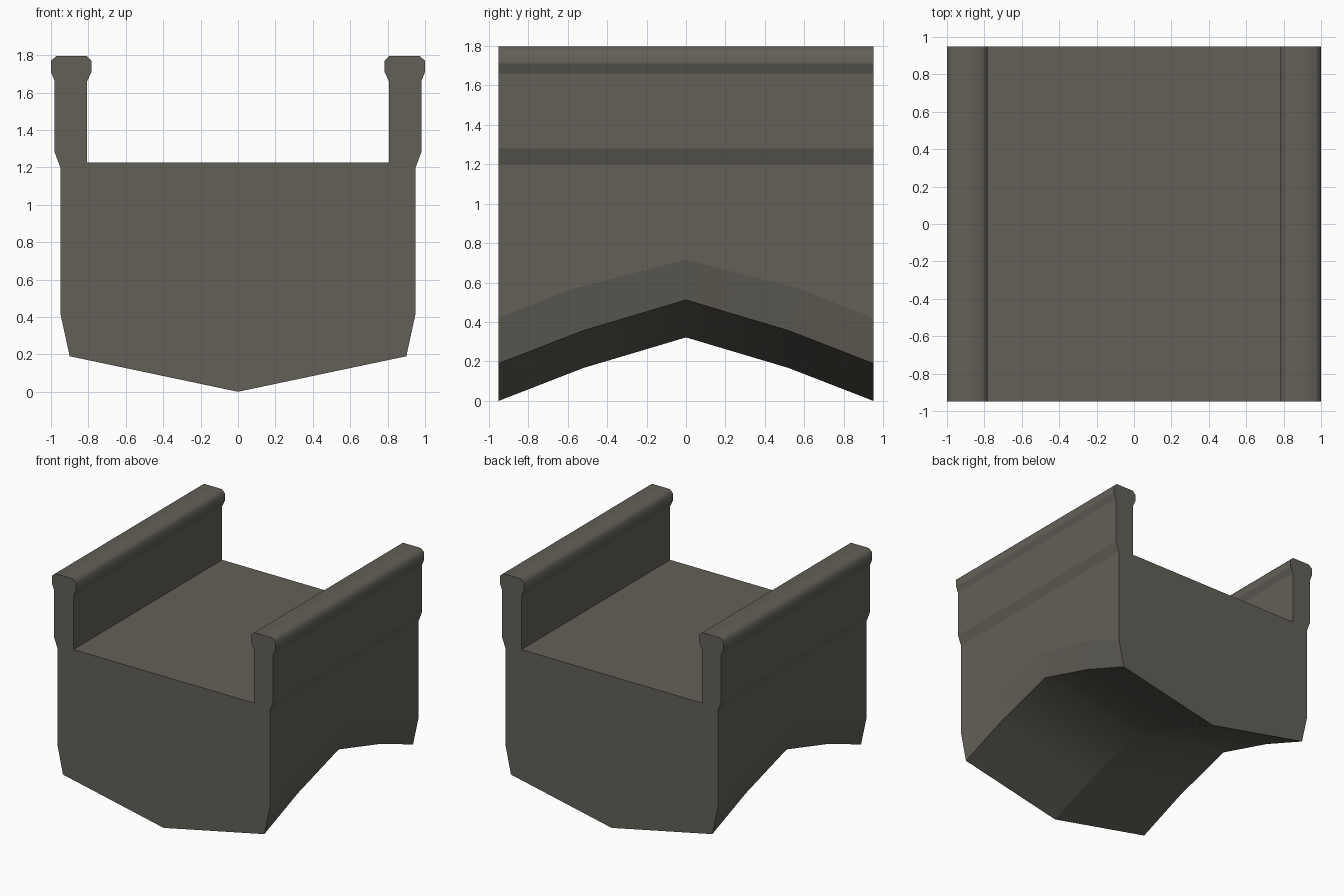
import bpy, bmesh

if "Cube" in bpy.data.objects:
    bpy.data.objects.remove(bpy.data.objects["Cube"])

# Stone material
stone = bpy.data.materials.new("warm_grey_stone")
stone.diffuse_color = (0.125, 0.117, 0.097, 1)
stone.use_nodes = True
stone.node_tree.nodes["Principled BSDF"].inputs["Base Color"].default_value = stone.diffuse_color

# Right half of the cross-section, from keel up over the parapet to the deck
half = [(0, 0), (.90, .19), (.95, .42), (.95, 1.20), (.98, 1.28), (.98, 1.66),
        (1, 1.71), (1, 1.77), (.97, 1.796), (.81, 1.796), (.783, 1.77),
        (.783, 1.71), (.807, 1.66), (.807, 1.225)]
profile = half + [(-x, z) for x, z in reversed(half[1:])]
N = len(profile)

# Stations along y: position, underside rise, side-chamfer position and rise
stations = [(-.95, 0, -.95, 0), (-.52, .167, -.58, .147), (0, .322, 0, .296),
            (.52, .167, .58, .147), (.95, 0, .95, 0)]

# Sweep the section, arching only the underside
bm = bmesh.new()
rings = []
for y, rise, y_side, rise_side in stations:
    ring = []
    for x, z in profile:
        if z < .3:
            ring.append(bm.verts.new((x, y, z + rise)))
        elif z < .5:
            ring.append(bm.verts.new((x, y_side, z + rise_side)))
        else:
            ring.append(bm.verts.new((x, y, z)))
    rings.append(ring)
for a, b in zip(rings, rings[1:]):
    for i in range(N):
        j = (i + 1) % N
        bm.faces.new((a[i], a[j], b[j], b[i])).smooth = True
bm.faces.new(rings[0])
bm.faces.new(rings[-1][::-1])
bmesh.ops.recalc_face_normals(bm, faces=bm.faces)

# Lengthwise edges stay crisp, except the softened parapet cap
for e in bm.edges:
    p, q = (v.co for v in e.verts)
    lengthwise = abs(p.x - q.x) < 1e-4 and abs(p.y - q.y) > .1
    at_end = abs(p.y) > .94 and abs(q.y) > .94
    e.smooth = not (at_end or (lengthwise and p.z < 1.75))

mesh = bpy.data.meshes.new("bridge_segment")
bm.to_mesh(mesh)
bm.free()
mesh.materials.append(stone)
bpy.context.collection.objects.link(bpy.data.objects.new("bridge_segment", mesh))
